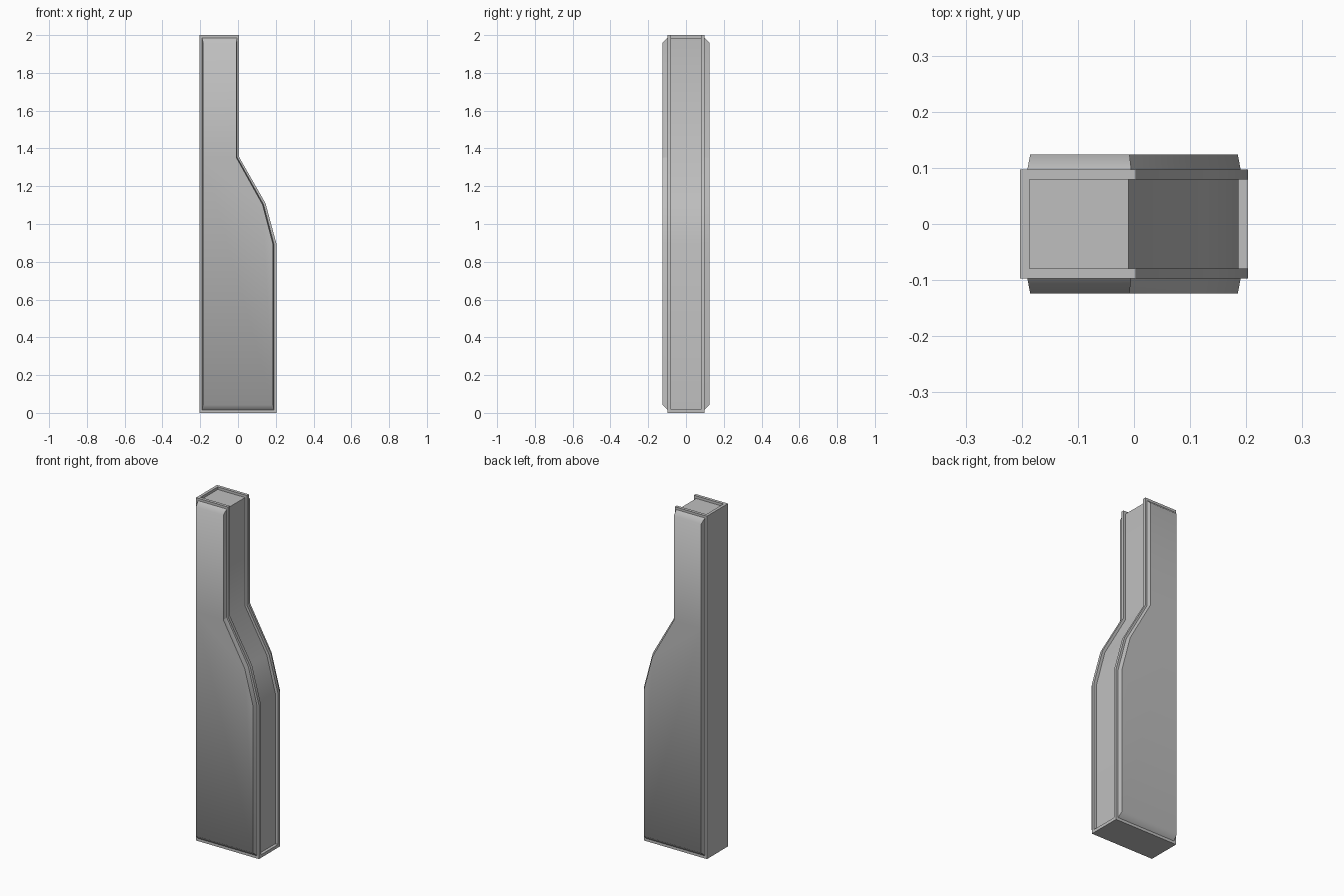
import bpy
import bmesh
import math

if "Cube" in bpy.data.objects:
    bpy.data.objects.remove(bpy.data.objects["Cube"])

grey = bpy.data.materials.new("mid grey")
grey.diffuse_color = (0.52, 0.52, 0.52, 1)
grey.use_nodes = True
grey.node_tree.nodes["Principled BSDF"].inputs["Base Color"].default_value = grey.diffuse_color


def loft(name, near, far, y0, y1):
    """Solid between an xz outline at y0 and a matching one at y1."""
    bm = bmesh.new()
    a = [bm.verts.new((x, y0, z)) for x, z in near]
    b = [bm.verts.new((x, y1, z)) for x, z in far]
    bm.faces.new(a)
    bm.faces.new(b[::-1])
    n = len(a)
    for i in range(n):
        j = (i + 1) % n
        bm.faces.new((a[i], b[i], b[j], a[j]))
    bmesh.ops.recalc_face_normals(bm, faces=bm.faces)
    mesh = bpy.data.meshes.new(name)
    bm.to_mesh(mesh)
    bm.free()
    mesh.materials.append(grey)
    obj = bpy.data.objects.new(name, mesh)
    bpy.context.collection.objects.link(obj)
    return obj


def smooth(obj, degrees):
    bpy.ops.object.select_all(action='DESELECT')
    obj.select_set(True)
    bpy.context.view_layer.objects.active = obj
    bpy.ops.object.shade_smooth_by_angle(angle=math.radians(degrees))


# Main body: the full outline, with a channel cut along the top and right edges
outline = [(-0.203, 0), (0.203, 0), (0.203, 0.897), (0.146, 1.109),
           (0.004, 1.358), (0.004, 2), (-0.203, 2)]
body = loft("body", outline, outline, -0.097, 0.097)

channel = [(0.186, 0.018), (0.3, 0.018), (0.3, 2.1), (-0.186, 2.1),
           (-0.186, 1.985), (-0.010, 1.985), (-0.010, 1.353),
           (0.131, 1.102), (0.186, 0.893)]
cutter = loft("channel_cutter", channel, channel, -0.079, 0.079)
cutter.hide_render = True
cut = body.modifiers.new("channel", 'BOOLEAN')
cut.operation = 'DIFFERENCE'
cut.solver = 'EXACT'
cut.object = cutter
bpy.context.view_layer.objects.active = body
bpy.ops.object.modifier_apply(modifier="channel")
bpy.data.objects.remove(cutter)
smooth(body, 30)

# Raised cover panels with bevelled rims on the front and back
base = [(-0.190, 0.016), (0.190, 0.016), (0.190, 0.895), (0.135, 1.104),
        (-0.005, 1.354), (-0.005, 1.986), (-0.190, 1.986)]
crown = [(-0.185, 0.042), (0.185, 0.042), (0.185, 0.893), (0.130, 1.102),
         (-0.008, 1.350), (-0.008, 1.960), (-0.185, 1.960)]
for name, side in (("front_panel", -1), ("back_panel", 1)):
    panel = loft(name, base, crown, side * 0.097, side * 0.124)
    # Split at the shoulder so the soft top edge fades out there
    bm = bmesh.new()
    bm.from_mesh(panel.data)
    bmesh.ops.bisect_plane(bm, geom=bm.verts[:] + bm.edges[:] + bm.faces[:],
                           plane_co=(0, 0, 1.350), plane_no=(0, 0, 1))
    bm.to_mesh(panel.data)
    bm.free()
    smooth(panel, 50)
    # Keep the lower bevel crisp
    sharp = panel.data.attributes.get("sharp_edge")
    if sharp is None:
        sharp = panel.data.attributes.new("sharp_edge", 'BOOLEAN', 'EDGE')
    for e in panel.data.edges:
        if all(panel.data.vertices[v].co.z < 0.05 for v in e.vertices):
            sharp.data[e.index].value = True
